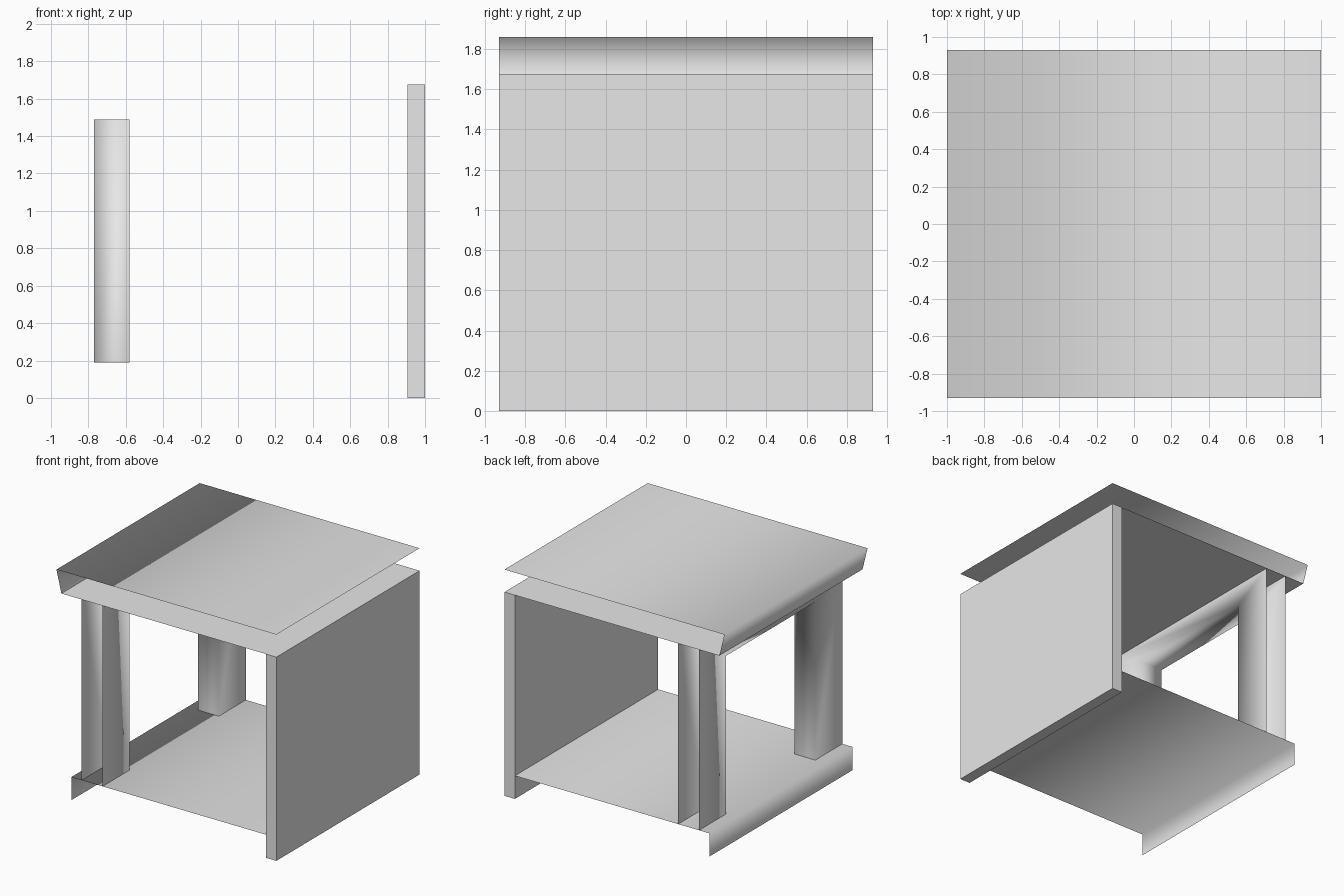
import bpy
import bmesh

cube = bpy.data.objects.get("Cube")
if cube:
    bpy.data.objects.remove(cube, do_unlink=True)

# Single flat colour
grey = bpy.data.materials.new("light_grey")
grey.use_nodes = True
colour = (0.8, 0.8, 0.8, 1.0)
grey.diffuse_color = colour
grey.node_tree.nodes["Principled BSDF"].inputs["Base Color"].default_value = colour

HALF_DEPTH = 0.93
FLOOR, LINTEL, CEILING, TOP = 0.19, 1.49, 1.675, 1.86
PANEL_IN, PANEL_OUT = 0.905, 1.0


def make(name, verts, faces, smooth):
    mesh = bpy.data.meshes.new(name)
    mesh.from_pydata(verts, [], faces)
    mesh.materials.append(grey)
    mesh.polygons.foreach_set("use_smooth", [smooth] * len(mesh.polygons))
    mesh.update()
    obj = bpy.data.objects.new(name, mesh)
    bpy.context.collection.objects.link(obj)
    return obj


def sheet(name, profile, smooth=True):
    """Sweep an open x-z profile from front to back as a thin surface."""
    n = len(profile)
    verts = [(x, y, z) for y in (-HALF_DEPTH, HALF_DEPTH) for x, z in profile]
    faces = [(i, i + 1, n + i + 1, n + i) for i in range(n - 1)]
    return make(name, verts, faces, smooth)


# Roof skin with its sloping edge, and the flat ceiling below it
sheet("roof_top", [(-0.955, CEILING), (-1, TOP), (1, TOP)])
sheet("roof_underside", [(1, CEILING), (-0.955, CEILING)], smooth=False)

# Floor with a turned-down lip
sheet("floor", [(-0.865, 0), (-0.865, FLOOR), (PANEL_IN, FLOOR)])

# Solid side panel
bm = bmesh.new()
bmesh.ops.create_cube(bm, size=1)
bmesh.ops.scale(bm, vec=(PANEL_OUT - PANEL_IN, 2 * HALF_DEPTH, CEILING), verts=bm.verts)
bmesh.ops.translate(bm, vec=((PANEL_IN + PANEL_OUT) / 2, 0, CEILING / 2), verts=bm.verts)
panel = make("side_panel", [], [], False)
bm.to_mesh(panel.data)
bm.free()

# Doorway frame: two skins joined by the reveals, open at its outer ends
OPENING = 0.58
right_half = [(HALF_DEPTH, CEILING), (HALF_DEPTH, FLOOR), (OPENING, FLOOR), (OPENING, LINTEL)]
outline = right_half + [(-y, z) for y, z in reversed(right_half)]
n = len(outline)
verts = [(x, y, z) for x in (-0.77, -0.58) for y, z in outline]
skins = [tuple(range(n)), tuple(reversed(range(n, 2 * n)))]
reveals = [(i + 1, i, i + n, i + n + 1) for i in (2, 3, 4)]
make("doorway_frame", verts, skins + reveals, True)
